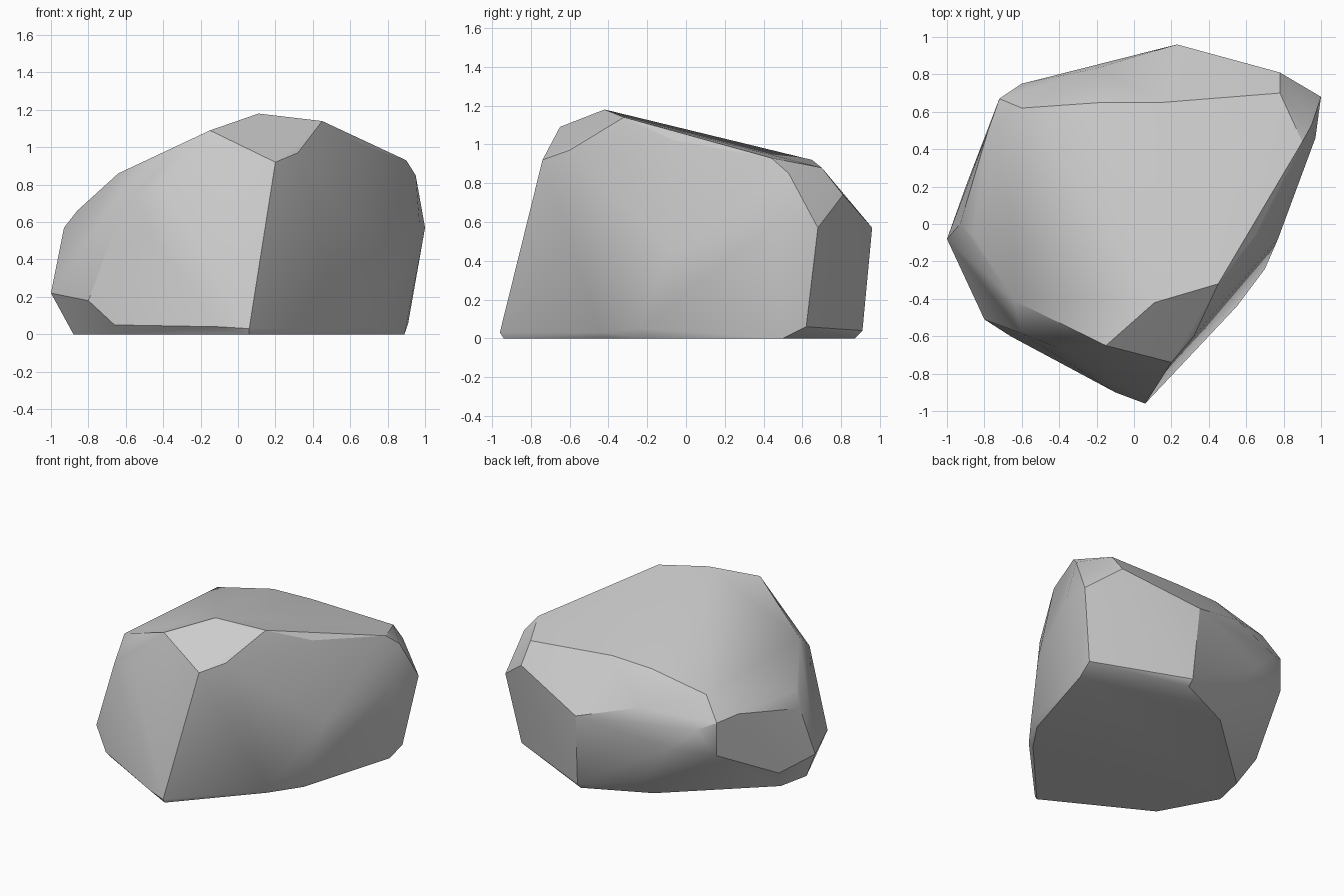
import bpy, bmesh, math

# Corner points of the boulder, ring by ring from the ground up
base = [(.89, .5), (.25, .87), (-.2, .66), (-.83, .08), (-.88, -.15),
        (-.66, -.55), (.06, -.94), (.53, -.42), (.68, -.2)]
lower = [(.06, -.96, .03), (-.1, -.9, .04), (-.66, -.6, .05), (-.8, -.51, .18),
         (-1, -.08, .22), (-.9, .2, .16), (-.75, .47, .3), (-.6, .68, .35),
         (-.2, .78, .13), (.25, .91, .04), (.91, .62, .06), (.7, -.24, .05),
         (.55, -.44, .03)]
middle = [(1, .68, .57), (.97, .46, .6), (.77, -.08, .45), (.1, -.83, .55),
          (-.6, -.585, .72), (-.93, 0, .57), (-.86, -.06, .66), (-.78, .5, .68),
          (-.72, .67, .42), (-.72, .67, .66), (-.42, .79, .44), (-.6, .75, .605),
          (-.21, .83, .7), (.13, .9, .62), (.23, .96, .57), (.78, .81, .74)]
crown = [(-.41, -.66, .8), (-.15, -.65, 1.09), (.11, -.42, 1.18), (.45, -.32, 1.14),
         (.2, -.74, .92), (.32, -.6, .97), (.65, -.06, 1.02), (.9, .44, .93),
         (.95, .53, .85), (.78, .7, .88), (.15, .65, .92), (-.17, .65, .91),
         (-.6, .62, .82), (-.64, -.41, .86), (-.45, -.48, .95)]

# Wrap the corners in a faceted skin
bm = bmesh.new()
for p in [(x, y, 0) for x, y in base] + lower + middle + crown:
    bm.verts.new(p)
bmesh.ops.convex_hull(bm, input=bm.verts[:])
bmesh.ops.delete(bm, geom=[v for v in bm.verts if not v.link_faces], context='VERTS')
bmesh.ops.dissolve_limit(bm, angle_limit=math.radians(2), verts=bm.verts[:], edges=bm.edges[:])
bmesh.ops.recalc_face_normals(bm, faces=bm.faces[:])

mesh = bpy.data.meshes.new("boulder")
bm.to_mesh(mesh)
bm.free()
boulder = bpy.data.objects.new("boulder", mesh)
bpy.context.collection.objects.link(boulder)

# Soft shading over shallow edges, crisp on the ridges
bpy.context.view_layer.objects.active = boulder
boulder.select_set(True)
bpy.ops.object.shade_smooth_by_angle(angle=math.radians(30))
